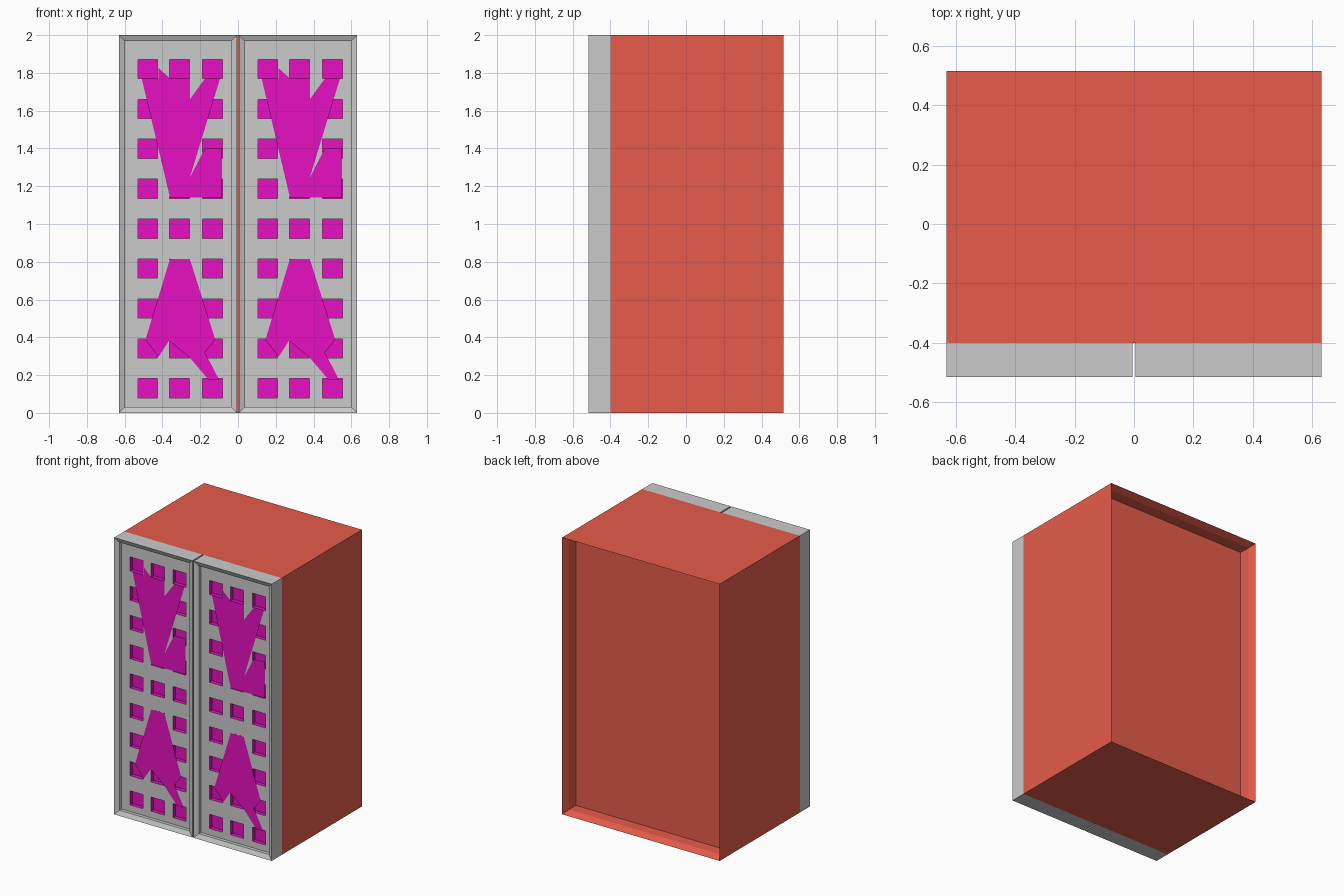
import bpy, bmesh

if "Cube" in bpy.data.objects:
    bpy.data.objects.remove(bpy.data.objects["Cube"])


def material(name, rgb):
    m = bpy.data.materials.new(name)
    m.diffuse_color = (*rgb, 1)
    m.use_nodes = True
    m.node_tree.nodes["Principled BSDF"].inputs["Base Color"].default_value = m.diffuse_color
    return m


red = material("red_paint", (0.8, 0.108, 0.07))
magenta = material("magenta_paint", (0.8, 0.005, 0.54))
grey = material("grey_metal", (0.8, 0.8, 0.8))


def finish(bm, name, mats, fix=True):
    if fix:
        bmesh.ops.recalc_face_normals(bm, faces=bm.faces)
    me = bpy.data.meshes.new(name)
    bm.to_mesh(me)
    bm.free()
    for m in mats:
        me.materials.append(m)
    ob = bpy.data.objects.new(name, me)
    bpy.context.collection.objects.link(ob)
    return ob


def lofted_box(bm, x0, x1, z0, z1, steps):
    """Bridge rectangles given as (inset, y); returns the rings."""
    rings = []
    for c, y in steps:
        rings.append([bm.verts.new(p) for p in (
            (x0 + c, y, z0 + c), (x1 - c, y, z0 + c),
            (x1 - c, y, z1 - c), (x0 + c, y, z1 - c))])
    for a, b in zip(rings, rings[1:]):
        for i in range(4):
            j = (i + 1) % 4
            bm.faces.new((a[i], a[j], b[j], b[i]))
    bm.faces.new(rings[0])
    return rings


W, FRONT, SEAM, BACK = 0.63, -0.515, -0.40, 0.515

# Cabinet body with a recessed back
bm = bmesh.new()
rings = lofted_box(bm, -W, W, 0, 2,
                   [(0, SEAM), (0, BACK), (0.02, BACK - 0.05), (0.02, BACK - 0.13)])
bm.faces.new(rings[-1])
finish(bm, "cabinet_body", [red])

PANEL = FRONT + 0.04   # door panel plane
PIT = 0.03             # pocket depth


def door(name, x0, x1, first_col):
    bm = bmesh.new()
    c = 0.032
    rings = lofted_box(bm, x0, x1, 0, 2,
                       [(0, SEAM), (0, FRONT), (c, FRONT + 0.015), (c, PANEL)])
    # Panel grid whose odd cells become square pockets
    xs = [x0 + c]
    for k in (0, 0.168, 0.342):
        xs += [first_col + k, first_col + k + 0.105]
    xs.append(x1 - c)
    zs = [c]
    for r in range(9):
        mid = 0.13 + 0.2113 * r
        zs += [mid - 0.051, mid + 0.051]
    zs.append(2 - c)
    g = [[bm.verts.new((x, PANEL, z)) for z in zs] for x in xs]
    pits = []
    for i in range(len(xs) - 1):
        for j in range(len(zs) - 1):
            f = bm.faces.new((g[i][j], g[i + 1][j], g[i + 1][j + 1], g[i][j + 1]))
            if i % 2 and j % 2:
                pits.append(f)
    for i, f in enumerate(pits):
        rim = list(f.verts)
        floor = [bm.verts.new((v.co.x, PANEL + PIT, v.co.z)) for v in rim]
        bm.faces.remove(f)
        for k in range(4):
            n = (k + 1) % 4
            bm.faces.new((rim[k], rim[n], floor[n], floor[k])).material_index = 1
        bm.faces.new(floor).material_index = 1
    bmesh.ops.remove_doubles(bm, verts=bm.verts, dist=1e-5)
    finish(bm, name, [grey, magenta])


door("left_door", -W, -0.005, -0.53)
door("right_door", 0.005, W, 0.105)

# Flat magenta patches on the door panels
upper = [(-.51, 1.77), (-.42, 1.77), (-.42, 1.825), (-.36, 1.77), (-.255, 1.77),
         (-.255, 1.66), (-.175, 1.77), (-.095, 1.77), (-.255, 1.245), (-.175, 1.40),
         (-.085, 1.40), (-.085, 1.14), (-.36, 1.14)]
lower = [(-.36, .815), (-.255, .815), (-.12, .387), (-.175, .32), (-.10, .175),
         (-.155, .175), (-.255, .292), (-.365, .382), (-.42, .297), (-.49, .387)]
for side, dx in (("left", 0), ("right", 0.635)):
    for label, pts in (("upper", upper), ("lower", lower)):
        bm = bmesh.new()
        f = bm.faces.new([bm.verts.new((x + dx, PANEL - 0.001, z)) for x, z in pts])
        f.normal_update()
        if f.normal.y > 0:
            f.normal_flip()
        bmesh.ops.triangulate(bm, faces=[f])
        finish(bm, f"{side}_{label}_patch", [magenta], fix=False)
